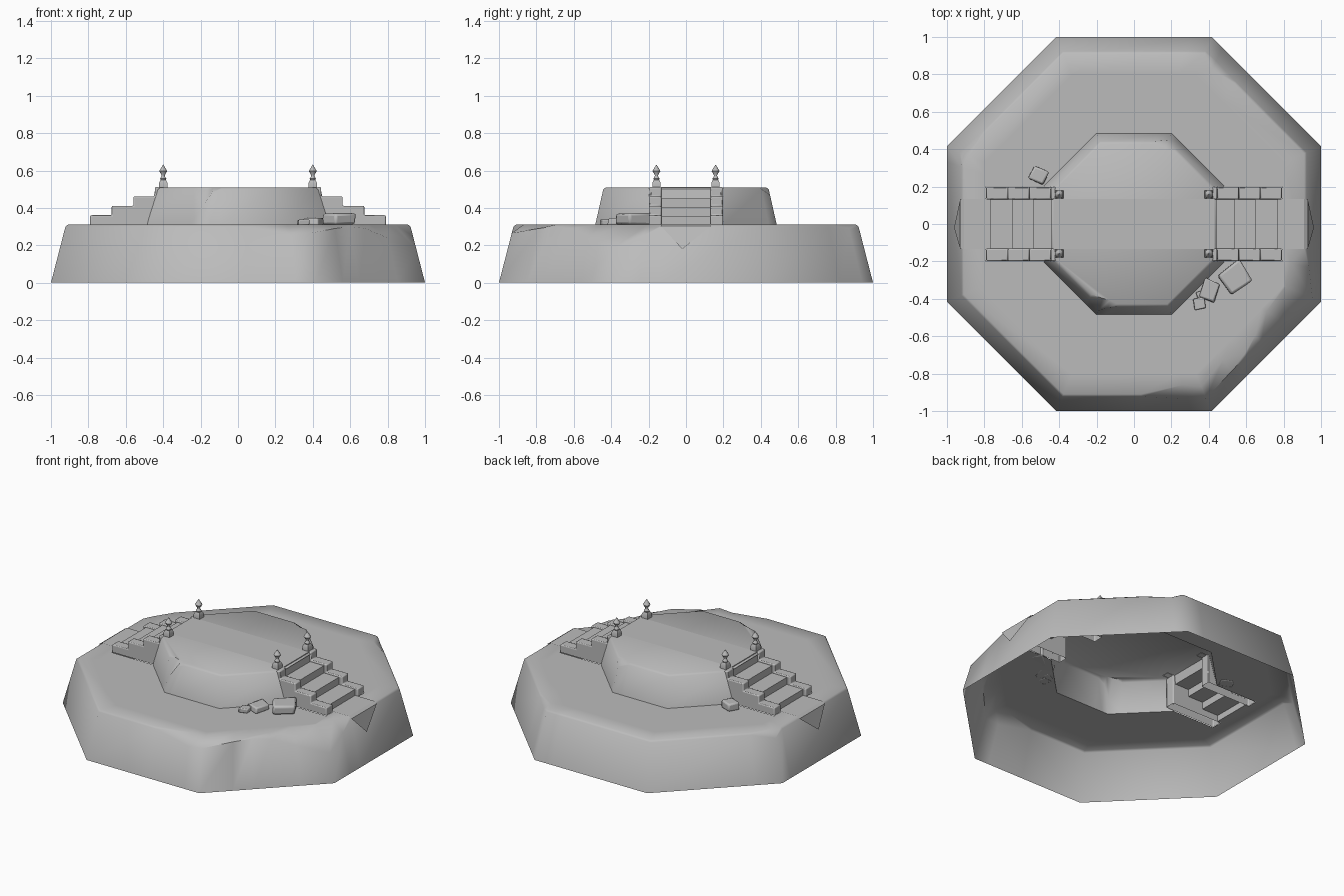
import bpy, bmesh, math, random
from mathutils import Vector, Matrix

random.seed(4)
cube = bpy.data.objects.get("Cube")
if cube:
    bpy.data.objects.remove(cube)

stone = bpy.data.materials.new("grey stone")
stone.use_nodes = True
GREY = (0.5, 0.5, 0.5, 1)
stone.diffuse_color = GREY
stone.node_tree.nodes["Principled BSDF"].inputs["Base Color"].default_value = GREY


def finish(bm, name, angle=30, bevel=0):
    mesh = bpy.data.meshes.new(name)
    bm.to_mesh(mesh)
    bm.free()
    obj = bpy.data.objects.new(name, mesh)
    bpy.context.collection.objects.link(obj)
    mesh.materials.append(stone)
    if bevel:
        mod = obj.modifiers.new("worn edges", "BEVEL")
        mod.width = bevel
        mod.segments = 2
    bpy.ops.object.select_all(action="DESELECT")
    obj.select_set(True)
    bpy.context.view_layer.objects.active = obj
    bpy.ops.object.shade_smooth_by_angle(angle=math.radians(angle))
    return obj


def octagon(u, apothem):
    """Point on an octagon; whole values of u are its corners."""
    def corner(k):
        t = math.radians(45 * k - 22.5)
        r = apothem / math.cos(math.pi / 8)
        return Vector((r * math.cos(t), r * math.sin(t), 0))
    k = math.floor(u)
    return corner(k).lerp(corner(k + 1), u - k)


def tier(name, chips, low, high, z0, z1, rim, inner=None, open_sides=()):
    """Tapered octagonal shell; chips maps u to (depth, inset) of broken edge."""
    bm = bmesh.new()
    us = sorted(set(range(8)) | set(chips))
    rings = [[], [], []]
    if inner:
        rings.append([])
    for u in us:
        depth, inset = chips.get(u, (0, 0))
        z = z1 - 0.01 - depth
        wall = low + (high - low) * (z - z0) / (z1 - z0)
        levels = [(low, z0), (wall, z), (rim - inset, z1)]
        if inner:
            levels.append((inner, z1))
        for ring, (a, h) in zip(rings, levels):
            p = octagon(u, a)
            ring.append(bm.verts.new((p.x, p.y, h)))
    n = len(us)
    for level in range(len(rings) - 1):
        lo, hi = rings[level], rings[level + 1]
        for i in range(n):
            if level == 0 and math.floor(us[i]) in open_sides:
                continue
            j = (i + 1) % n
            bm.faces.new((lo[i], lo[j], hi[j], hi[i]))
    if not inner:
        bm.faces.new(rings[-1])
    return finish(bm, name, 50)


# Lower tier with broken rim
tier("lower_tier", {0: (0.12, 0.1), 0.2: (0.05, 0.07), 0.33: (0, 0), 1.7: (0, 0),
                    1.9: (0.015, 0.03), 2.15: (0, 0), 3.8: (0, 0), 4: (0.03, 0.03),
                    4.1: (0, 0), 6.55: (0, 0), 6.87: (0.045, 0.05), 7: (0.035, 0.04),
                    7.25: (0.01, 0.06), 7.4: (0, 0), 7.55: (0.01, 0.03), 7.75: (0.06, 0.08)},
     1, 0.92, 0, 0.31, 0.91, inner=0.8)

# Upper tier, open behind the stairs
tier("upper_tier", {1.85: (0, 0), 2: (0.03, 0.03), 2.2: (0, 0), 5.8: (0, 0),
                    6: (0.1, 0.03), 6.12: (0.02, 0.02), 6.25: (0, 0)},
     0.485, 0.44, 0.31, 0.51, 0.428, open_sides=(0, 4))

# Terrace floor, open under the upper tier and the stairs
bm = bmesh.new()
hole = []
for k in range(8):
    p = octagon(k, 0.485)
    out = Vector((math.copysign(0.79, p.x), p.y, 0))
    hole += {0: [p, out], 1: [out, p], 4: [p, out], 5: [out, p]}.get(k, [p])
for loop in ([octagon(k, 0.8) for k in range(8)], hole):
    verts = [bm.verts.new((p.x, p.y, 0.31)) for p in loop]
    for i, v in enumerate(verts):
        bm.edges.new((v, verts[i - 1]))
bmesh.ops.triangle_fill(bm, use_beauty=True, edges=bm.edges[:])
for f in bm.faces:
    f.normal_update()
    if f.normal.z < 0:
        f.normal_flip()
finish(bm, "terrace_floor")

# Stepped side walls of both stairs
outline = [(0.79, 0.31)]
for step in range(4):
    x, z = 0.79 - 0.115 * step, 0.36 + 0.05 * step
    outline += [(x, z), (x - 0.115 if step < 3 else 0.42, z)]
outline.append((0.42, 0.31))
for side, s in (("left", 1), ("right", -1)):
    for end, e in (("front", -1), ("back", 1)):
        bm = bmesh.new()
        face = bm.faces.new([bm.verts.new((s * x, e * 0.132, z + 0.001)) for x, z in outline])
        new = bmesh.ops.extrude_face_region(bm, geom=[face])["geom"]
        bmesh.ops.translate(bm, vec=(0, e * 0.066, 0),
                            verts=[g for g in new if isinstance(g, bmesh.types.BMVert)])
        bmesh.ops.recalc_face_normals(bm, faces=bm.faces[:])
        # leave the underside open
        bmesh.ops.delete(bm, geom=[f for f in bm.faces if f.normal.z < -0.9], context="FACES")
        finish(bm, f"{side}_{end}_stair_wall", 30, 0.006)

# Walkway: hanging tip, ground strip, treads and top strip, mirrored to both ends
half = [(0.929, 0.302), (0.91, 0.314), (0.77, 0.314), (0.77, 0.355), (0.65, 0.355),
        (0.65, 0.402), (0.54, 0.402), (0.54, 0.45), (0.438, 0.45), (0.43, 0.513)]
path = [(-x, z) for x, z in half] + half[::-1]
bm = bmesh.new()
rows = [[bm.verts.new((x, y, z)) for y in (-0.133, 0.133)] for x, z in path]
for a, b in zip(rows, rows[1:]):
    bm.faces.new((a[0], b[0], b[1], a[1]))
tip = bm.verts.new((-0.962, -0.02, 0.18))
bm.faces.new((tip, rows[0][0], rows[0][1]))
tip = bm.verts.new((0.962, -0.02, 0.18))
bm.faces.new((tip, rows[-1][1], rows[-1][0]))
finish(bm, "walkway")

# Corner posts: square foot, round neck and pointed finial
for sx in (-1, 1):
    for sy in (-1, 1):
        bm = bmesh.new()
        for sides, profile in ((4, [(0.031, 0.508), (0.031, 0.535), (0.02, 0.55)]),
                               (8, [(0.012, 0.545), (0.018, 0.556), (0.01, 0.569), (0.009, 0.575),
                                    (0.023, 0.597), (0.018, 0.605), (0.001, 0.631)])):
            prev = None
            for r, z in profile:
                ring = []
                for i in range(sides):
                    t = 2 * math.pi * (i + 0.5) / sides
                    ring.append(bm.verts.new((sx * 0.4 + r * math.cos(t),
                                              sy * 0.158 + r * math.sin(t), z)))
                if prev:
                    for i in range(sides):
                        j = (i + 1) % sides
                        bm.faces.new((prev[i], prev[j], ring[j], ring[i]))
                prev = ring
            bm.faces.new(prev)
        finish(bm, f"{'left' if sx > 0 else 'right'}_{'back' if sy > 0 else 'front'}_post", 50)

# Fallen rocks
for name, x, y, length, width, height, turn in (
        ("large_rock", 0.54, -0.29, 0.15, 0.14, 0.065, 35),
        ("medium_rock", 0.405, -0.355, 0.11, 0.09, 0.04, 70),
        ("small_rock", 0.35, -0.425, 0.06, 0.06, 0.03, 10),
        ("tiny_rock", 0.365, -0.375, 0.06, 0.04, 0.025, 20),
        ("back_rock", -0.51, 0.262, 0.085, 0.075, 0.05, -25)):
    bm = bmesh.new()
    bmesh.ops.create_cube(bm, size=1)
    for v in bm.verts:
        v.co *= random.uniform(0.85, 1.08)
    bmesh.ops.scale(bm, vec=(length, width, height), verts=bm.verts)
    bmesh.ops.rotate(bm, matrix=Matrix.Rotation(math.radians(turn), 3, "Z"), verts=bm.verts)
    bmesh.ops.translate(bm, vec=(x, y, 0.308 + height / 2), verts=bm.verts)
    finish(bm, name, 60, height * 0.2)
